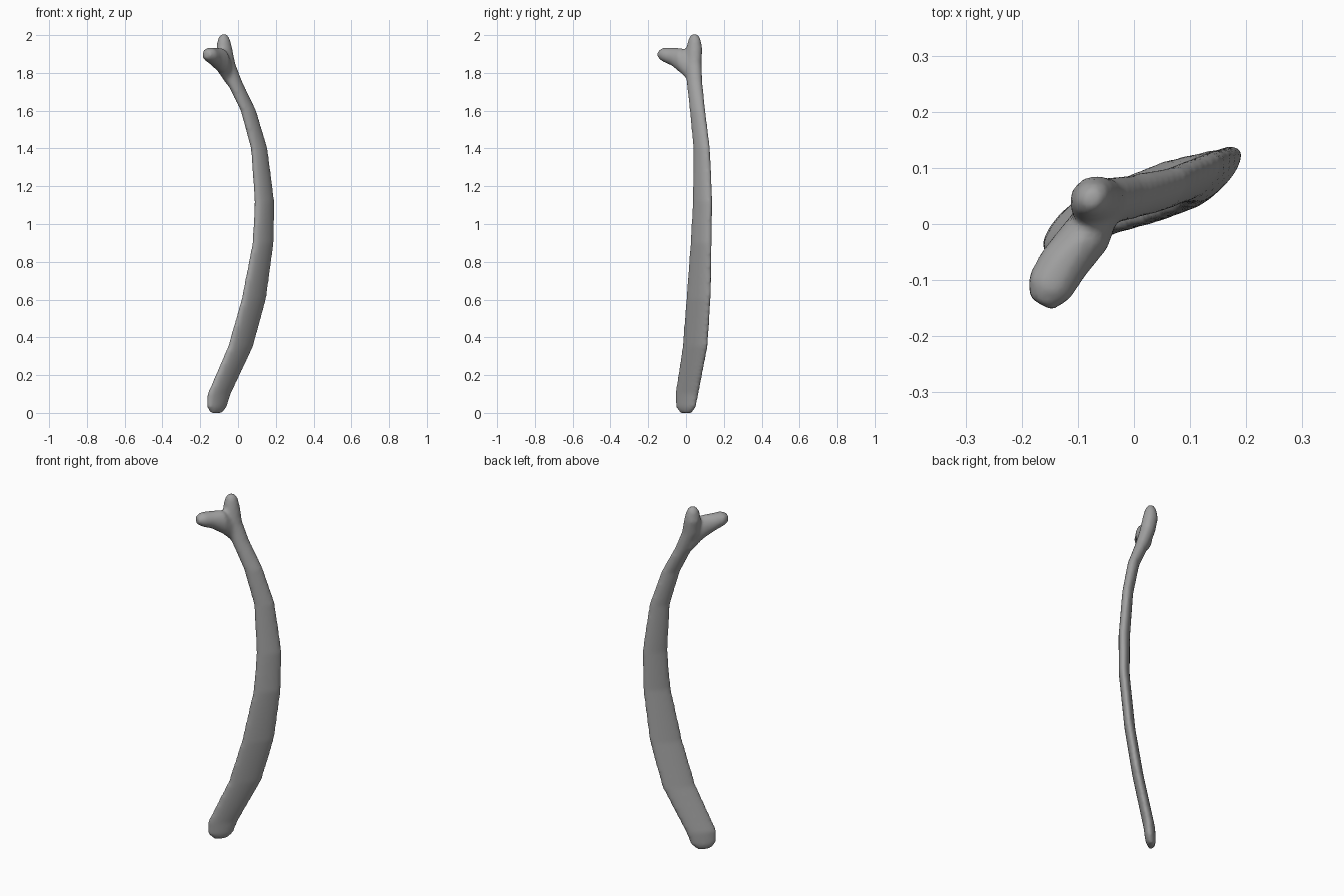
import bpy, bmesh, math
from mathutils import Vector

cube = bpy.data.objects.get("Cube")
if cube:
    bpy.data.objects.remove(cube)

bone = bpy.data.materials.new("bone_grey")
bone.use_nodes = True
colour = (0.36, 0.36, 0.36, 1)
bone.diffuse_color = colour
bone.node_tree.nodes["Principled BSDF"].inputs["Base Color"].default_value = colour

SIDES = 20


def loft(name, rings, u, v):
    """Closed skin over elliptical rings: (centre, radius along u, radius along v)."""
    bm = bmesh.new()
    loops = []
    for c, ru, rv in rings:
        angles = [math.tau * i / SIDES for i in range(SIDES)]
        loops.append([bm.verts.new(c + u * ru * math.cos(a) + v * rv * math.sin(a)) for a in angles])
    for lo, hi in zip(loops, loops[1:]):
        for i in range(SIDES):
            j = (i + 1) % SIDES
            bm.faces.new((lo[i], lo[j], hi[j], hi[i]))
    bm.faces.new(loops[0])
    bm.faces.new(loops[-1])
    bmesh.ops.recalc_face_normals(bm, faces=bm.faces)
    mesh = bpy.data.meshes.new(name)
    bm.to_mesh(mesh)
    bm.free()
    mesh.materials.append(bone)
    obj = bpy.data.objects.new(name, mesh)
    bpy.context.collection.objects.link(obj)
    return obj


# Flat curved shaft ending in the upper knob: z, x, y, half width, half thickness
shaft = [
    (0.00, -.115, .000, .040, .018), (0.03, -.112, .000, .068, .027),
    (0.10, -.100, .005, .082, .030), (0.35, .013, .048, .090, .029),
    (0.60, .083, .066, .088, .028), (0.90, .133, .080, .075, .028),
    (1.12, .140, .088, .068, .029), (1.40, .112, .083, .056, .028),
    (1.60, .055, .061, .050, .030), (1.75, -.018, .045, .047, .036),
    (1.85, -.060, .037, .050, .040), (1.93, -.073, .044, .045, .040),
    (1.98, -.075, .045, .034, .030), (2.005, -.075, .045, .017, .015),
]
rib = loft("rib_bone", [(Vector((x, y, z)), a, b) for z, x, y, a, b in shaft],
           Vector((1, 1, 0)).normalized(), Vector((-1, 1, 0)).normalized())

# Side branch of the head: x, y, z, half width, half height
branch = [
    (-.050, .040, 1.800, .030, .070), (-.085, -.020, 1.863, .045, .068),
    (-.125, -.070, 1.885, .045, .048), (-.152, -.115, 1.896, .043, .039),
    (-.167, -.143, 1.897, .024, .022),
]
head = loft("head_branch", [(Vector((x, y, z)), a, b) for x, y, z, a, b in branch],
            Vector((.87, -.49, 0)), Vector((0, 0, 1)))

# Fuse both parts into one softly blended bone
bpy.ops.object.select_all(action="DESELECT")
head.select_set(True)
rib.select_set(True)
bpy.context.view_layer.objects.active = rib
bpy.ops.object.join()
remesh = rib.modifiers.new("fuse", "REMESH")
remesh.mode = "VOXEL"
remesh.voxel_size = 0.01
remesh.use_smooth_shade = True
smooth = rib.modifiers.new("soften", "SMOOTH")
smooth.factor = 0.5
smooth.iterations = 6
for mod in ("fuse", "soften"):
    bpy.ops.object.modifier_apply(modifier=mod)
bpy.ops.object.shade_smooth()
